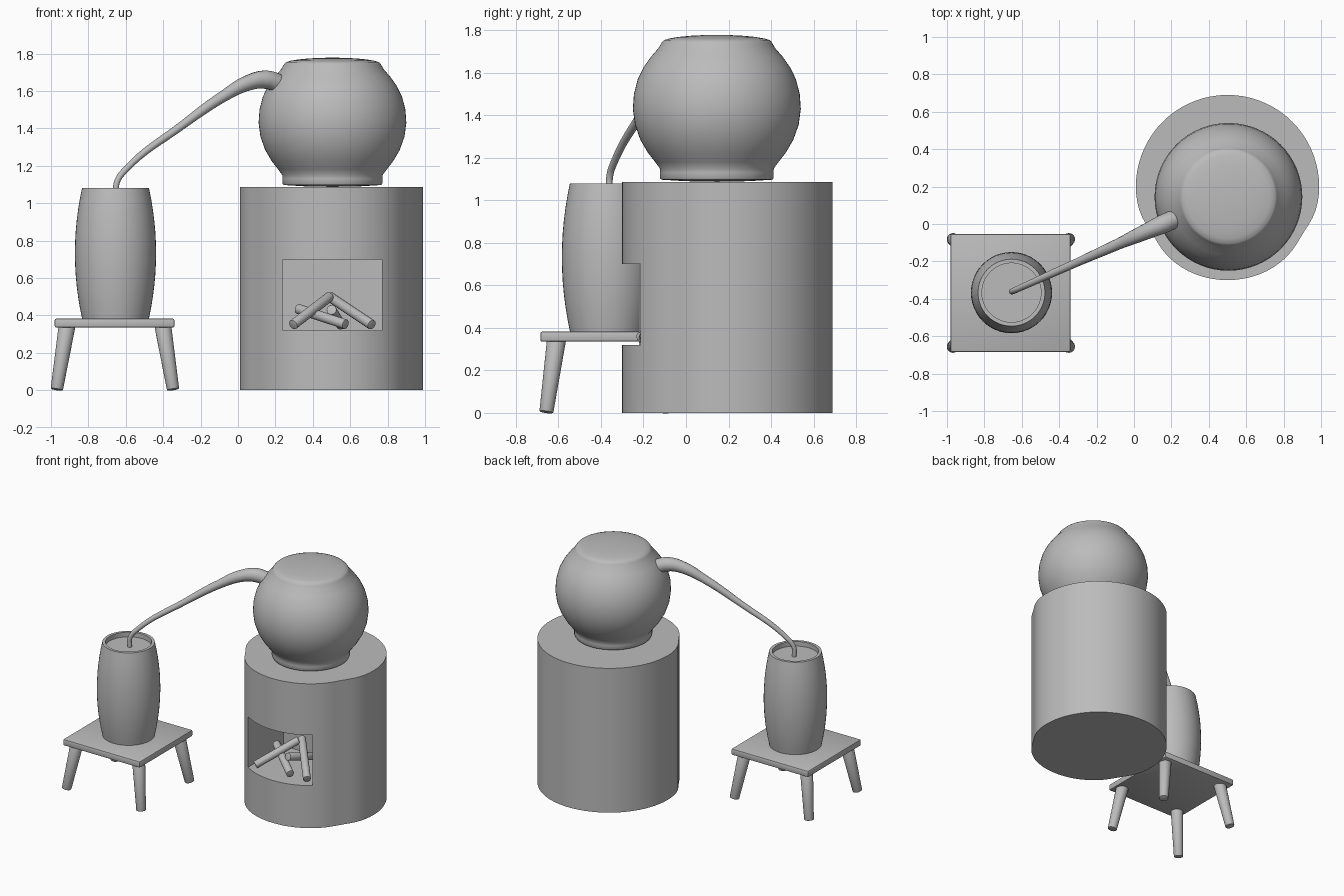
import bpy, bmesh, math
from mathutils import Vector

cube = bpy.data.objects.get("Cube")
if cube:
    bpy.data.objects.remove(cube, do_unlink=True)

grey = bpy.data.materials.new("plain grey")
grey.use_nodes = True
grey.diffuse_color = (0.5, 0.5, 0.5, 1)
grey.node_tree.nodes["Principled BSDF"].inputs["Base Color"].default_value = (0.5, 0.5, 0.5, 1)


def select(ob):
    bpy.ops.object.select_all(action='DESELECT')
    ob.select_set(True)
    bpy.context.view_layer.objects.active = ob


def finish(ob, angle=35):
    ob.data.materials.clear()
    ob.data.materials.append(grey)
    select(ob)
    bpy.ops.object.shade_smooth_by_angle(angle=math.radians(angle))
    return ob


def new_object(name, bm):
    bmesh.ops.recalc_face_normals(bm, faces=bm.faces)
    mesh = bpy.data.meshes.new(name)
    bm.to_mesh(mesh)
    bm.free()
    ob = bpy.data.objects.new(name, mesh)
    bpy.context.collection.objects.link(ob)
    return ob


def lathe(name, x, y, profile, steps=48):
    """Spin a (radius, height) profile that starts and ends on the axis."""
    bm = bmesh.new()
    verts = [bm.verts.new((x + r, y, z)) for r, z in profile]
    edges = [bm.edges.new(pair) for pair in zip(verts, verts[1:])]
    bmesh.ops.spin(bm, geom=verts + edges, cent=(x, y, 0), axis=(0, 0, 1),
                   angle=math.tau, steps=steps)
    bmesh.ops.remove_doubles(bm, verts=bm.verts, dist=0.0005)
    return finish(new_object(name, bm))


def box(name, low, high):
    low, high = Vector(low), Vector(high)
    bpy.ops.mesh.primitive_cube_add(size=1, location=(low + high) / 2)
    ob = bpy.context.object
    ob.name = name
    ob.scale = high - low
    bpy.ops.object.transform_apply(location=False, rotation=False, scale=True)
    return ob


def rod(name, start, end, r1, r2, sides=20, bevel=0.005):
    """Tapered round bar between two points."""
    start, end = Vector(start), Vector(end)
    axis = end - start
    bpy.ops.mesh.primitive_cone_add(vertices=sides, radius1=r1, radius2=r2, depth=axis.length,
                                    location=(start + end) / 2,
                                    rotation=axis.to_track_quat('Z', 'Y').to_euler())
    ob = bpy.context.object
    ob.name = name
    soften(ob, bevel)
    return finish(ob)


def soften(ob, width):
    select(ob)
    mod = ob.modifiers.new("rounded edges", 'BEVEL')
    mod.width, mod.segments = width, 2
    mod.limit_method, mod.angle_limit = 'ANGLE', math.radians(40)
    bpy.ops.object.modifier_apply(modifier=mod.name)


# Furnace: a round drum, broad at the front and slightly pinched beside the opening
bm = bmesh.new()
ring = []
for i in range(72):
    a = -180 + 5 * i
    r = 0.49 + 0.01 * math.exp(-(a / 36) ** 4) - 0.015 * math.exp(-((abs(a) - 58) / 12) ** 2)
    t = math.radians(a)
    ring.append(bm.verts.new((0.5 + r * math.sin(t), 0.2 - r * math.cos(t), 0)))
base = bm.faces.new(ring)
top = bmesh.ops.extrude_face_region(bm, geom=[base])
bmesh.ops.translate(bm, vec=(0, 0, 1.087),
                    verts=[v for v in top["geom"] if isinstance(v, bmesh.types.BMVert)])
furnace = new_object("furnace", bm)

# Firebox opening
cutter = box("firebox_cutter", (0.24, -0.5, 0.32), (0.77, 0.2, 0.7))
cutter.hide_render = True
select(furnace)
cut = furnace.modifiers.new("firebox", 'BOOLEAN')
cut.operation, cut.solver, cut.object = 'DIFFERENCE', 'EXACT', cutter
bpy.ops.object.modifier_apply(modifier=cut.name)
bpy.data.objects.remove(cutter, do_unlink=True)
finish(furnace)

# Logs stacked in the firebox
logs = [((0.295, -0.215, 0.35), (0.49, 0.02, 0.5)),
        ((0.575, -0.2, 0.352), (0.32, 0.0, 0.435)),
        ((0.715, -0.2, 0.35), (0.49, 0.06, 0.5)),
        ((0.5, -0.12, 0.43), (0.55, 0.14, 0.35))]
for i, (start, end) in enumerate(logs):
    rod(f"log_{i + 1}", start, end, 0.027, 0.027, 16, 0.002)

# Boiling pot with a foot ring and domed lid
lathe("pot", 0.505, 0.145, [
    (0, 1.087), (0.15, 1.09), (0.262, 1.097), (0.267, 1.105), (0.267, 1.13), (0.268, 1.15),
    (0.29, 1.18), (0.325, 1.225), (0.36, 1.285), (0.385, 1.355), (0.395, 1.43), (0.39, 1.5),
    (0.372, 1.57), (0.345, 1.625), (0.31, 1.675), (0.275, 1.715), (0.262, 1.737)] + [
    (0.257 * math.cos(k * math.pi / 12), 1.745 + 0.033 * math.sin(k * math.pi / 12))
    for k in range(6)] + [(0, 1.778)], 64)

# Tapered pipe from the pot down into the barrel
path = [(-0.65, 1.04, 0.016), (-0.648, 1.11, 0.016), (-0.60, 1.18, 0.017), (-0.3, 1.415, 0.022),
        (-0.08, 1.57, 0.03), (0.06, 1.645, 0.042), (0.15, 1.66, 0.05), (0.23, 1.635, 0.05)]
curve = bpy.data.curves.new("pipe", 'CURVE')
curve.dimensions = '3D'
curve.bevel_depth, curve.bevel_resolution, curve.use_fill_caps = 1, 5, True
spline = curve.splines.new('BEZIER')
spline.resolution_u = 8
spline.bezier_points.add(len(path) - 1)
for point, (x, z, r) in zip(spline.bezier_points, path):
    point.co = (x, -0.36 + 0.447 * (x + 0.65), z)
    point.radius = r
    point.handle_left_type = point.handle_right_type = 'AUTO'
pipe = bpy.data.objects.new("pipe", curve)
bpy.context.collection.objects.link(pipe)
select(pipe)
bpy.ops.object.convert(target='MESH')
finish(bpy.context.object)

# Collecting barrel with a sunken top
sides = [(0.179 + 0.038 * (1 - (k / 6) ** 2), 0.732 + 0.348 * k / 6) for k in range(-6, 7)]
lathe("barrel", -0.655, -0.367, [(0, 0.384)] + sides + [(0.158, 1.08), (0.158, 1.045), (0, 1.045)])

# Stool with four splayed legs
seat = box("stool_seat", (-0.98, -0.685, 0.335), (-0.34, -0.053, 0.382))
soften(seat, 0.008)
finish(seat)
for side, sx in (("right", -1), ("left", 1)):
    for end, sy in (("front", -1), ("back", 1)):
        foot = (-0.658 + sx * 0.311, -0.369 + sy * 0.288, 0.003)
        hip = (-0.658 + sx * 0.256, -0.369 + sy * 0.24, 0.345)
        rod(f"stool_{end}_{side}_leg", foot, hip, 0.033, 0.045)
